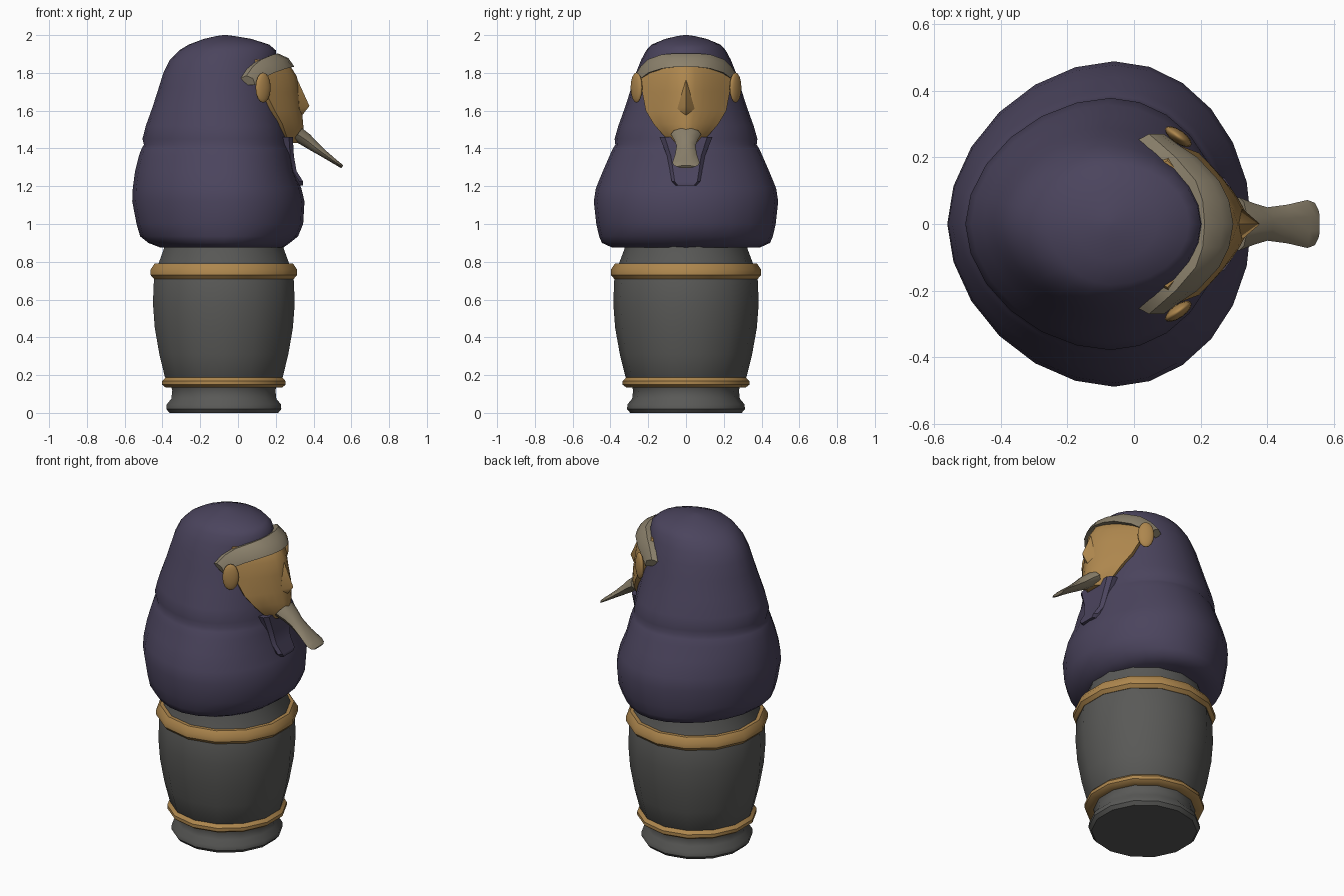
import bpy, bmesh, math
from mathutils import Vector


def material(name, rgb):
    m = bpy.data.materials.new(name)
    m.diffuse_color = (*rgb, 1)
    return m


STONE = material("dark_stone", (0.10, 0.10, 0.095))
GOLD = material("gold", (0.42, 0.24, 0.075))
CLOTH = material("purple_cloth", (0.07, 0.058, 0.11))
BEIGE = material("beige", (0.26, 0.22, 0.15))


def finish(name, bm, mat, angle=40):
    bmesh.ops.recalc_face_normals(bm, faces=bm.faces)
    me = bpy.data.meshes.new(name)
    bm.to_mesh(me)
    bm.free()
    me.materials.append(mat)
    ob = bpy.data.objects.new(name, me)
    bpy.context.collection.objects.link(ob)
    bpy.ops.object.select_all(action='DESELECT')
    ob.select_set(True)
    bpy.context.view_layer.objects.active = ob
    bpy.ops.object.shade_smooth_by_angle(angle=math.radians(angle))
    return ob


def loft(name, rings, mat, closed=False, angle=40):
    """Skin a list of equal-length point rings; cap the ends unless closed."""
    bm = bmesh.new()
    vs = [[bm.verts.new(p) for p in r] for r in rings]
    n = len(vs[0])
    pairs = list(zip(vs, vs[1:])) + ([(vs[-1], vs[0])] if closed else [])
    for a, b in pairs:
        for i in range(n):
            j = (i + 1) % n
            bm.faces.new((a[i], a[j], b[j], b[i]))
    if not closed:
        bm.faces.new(vs[0])
        bm.faces.new(vs[-1])
    return finish(name, bm, mat, angle)


CX = -0.075   # axis of the jar


def circle(r, z, n=14):
    return [(CX + r * math.sin(2 * math.pi * i / n),
             r * math.cos(2 * math.pi * i / n), z) for i in range(n)]


# Jar with foot
jar = [(0.295, 0), (0.312, 0.02), (0.31, 0.045), (0.285, 0.075), (0.28, 0.12), (0.29, 0.15),
       (0.32, 0.19), (0.35, 0.31), (0.375, 0.45), (0.385, 0.58), (0.38, 0.70), (0.355, 0.79),
       (0.325, 0.87), (0.32, 0.92)]
loft("jar_body", [circle(r, z) for r, z in jar], STONE)

# Gold bands around the jar
for name, r, z, h in (("upper_ring", 0.398, 0.75, 0.04), ("lower_ring", 0.335, 0.163, 0.028)):
    prof = [(r - 0.06, z - h), (r - 0.018, z - h), (r, z - h * 0.5),
            (r, z + h * 0.2), (r - 0.022, z + h), (r - 0.06, z + h)]
    loft(name, [circle(a, b) for a, b in prof], GOLD, closed=True)

# Hooded lid: z, back x, front x, half width, x of widest point
hood = [(0.875, -0.41, 0.24, 0.39, -0.07), (0.90, -0.475, 0.275, 0.445, -0.07),
        (0.935, -0.518, 0.318, 0.46, -0.07), (1.0, -0.537, 0.345, 0.475, -0.06),
        (1.12, -0.56, 0.352, 0.488, -0.06), (1.19, -0.557, 0.335, 0.477, -0.06),
        (1.28, -0.545, 0.30, 0.44, -0.06), (1.36, -0.525, 0.285, 0.405, -0.06),
        (1.40, -0.51, 0.275, 0.387, -0.07), (1.42, -0.498, 0.268, 0.374, -0.07),
        (1.45, -0.506, 0.265, 0.378, -0.07), (1.52, -0.488, 0.255, 0.358, -0.08),
        (1.62, -0.452, 0.235, 0.322, -0.09), (1.72, -0.42, 0.215, 0.29, -0.09),
        (1.80, -0.395, 0.20, 0.265, -0.09), (1.87, -0.36, 0.205, 0.237, -0.09),
        (1.92, -0.31, 0.20, 0.21, -0.08), (1.95, -0.26, 0.165, 0.182, -0.07),
        (1.98, -0.18, 0.07, 0.11, -0.07), (1.995, -0.115, -0.02, 0.045, -0.07),
        (2.0, -0.08, -0.06, 0.01, -0.07)]


def hood_ring(z, back, front, w, cx, n=24):
    ring = []
    for i in range(n):
        c, s = math.cos(2 * math.pi * i / n), math.sin(2 * math.pi * i / n)
        e = 1.0 if c > 0 else 1.08   # back is slightly pointed
        ring.append((cx + math.copysign(abs(c) ** e, c) * ((front - cx) if c > 0 else (cx - back)),
                     math.copysign(abs(s) ** e, s) * w, z))
    return ring


loft("hood", [hood_ring(*h) for h in hood], CLOTH, angle=50)

# Throat panel under the chin
panel = [(1.205, 0.345, 0.055), (1.225, 0.345, 0.075), (1.28, 0.31, 0.085), (1.36, 0.296, 0.10),
         (1.46, 0.29, 0.14)]
loft("throat_panel", [[(0.2, -w, z), (x - 0.02, -w, z), (x, -w * 0.8, z),
                       (x, w * 0.8, z), (x - 0.02, w, z), (0.2, w, z)]
                      for z, x, w in panel], CLOTH)

# Face: z, front x, side x, half width
face = [(1.43, 0.335, 0.275, 0.07), (1.47, 0.35, 0.255, 0.12), (1.53, 0.345, 0.235, 0.172),
        (1.60, 0.338, 0.195, 0.213), (1.70, 0.325, 0.145, 0.232), (1.78, 0.312, 0.12, 0.24),
        (1.84, 0.275, 0.11, 0.215), (1.87, 0.24, 0.10, 0.19)]


def face_ring(z, f, s, w):
    ts = [i / 5 for i in range(-5, 6)]
    ring = [(f - (f - s) * abs(t) ** 1.5, w * t, z) for t in ts]
    return ring + [(s - 0.06, w * 0.8, z), (s - 0.06, -w * 0.8, z)]


loft("face", [face_ring(*r) for r in face], GOLD)

# Nose
bm = bmesh.new()
top, tip, left, right, under, back = [bm.verts.new(p) for p in (
    (0.312, 0, 1.77), (0.378, 0, 1.625), (0.325, -0.046, 1.61),
    (0.325, 0.046, 1.61), (0.34, 0, 1.575), (0.29, 0, 1.64))]
for a, b in ((top, left), (left, under), (under, right), (right, top)):
    bm.faces.new((tip, a, b))
    bm.faces.new((back, b, a))
finish("nose", bm, GOLD, 60)

# Ears
for side, name in ((1, "left_ear"), (-1, "right_ear")):
    bpy.ops.mesh.primitive_uv_sphere_add(segments=14, ring_count=8, location=(0.133, side * 0.262, 1.722))
    ear = bpy.context.object
    ear.name = name
    ear.scale = (0.047, 0.02, 0.08)
    ear.rotation_euler = (0, 0, -side * math.radians(35))
    ear.data.materials.append(GOLD)
    bpy.ops.object.shade_smooth_by_angle(angle=math.radians(50))

# Headband: y, then x and z of the lower and upper edges
half = [(0, 0.298, 1.833, 0.212, 1.903), (0.07, 0.285, 1.83, 0.206, 1.902),
        (0.13, 0.255, 1.823, 0.185, 1.897), (0.20, 0.19, 1.80, 0.125, 1.872),
        (0.24, 0.13, 1.77, 0.08, 1.835), (0.27, 0.09, 1.735, 0.045, 1.785)]
band = [(-y, *r) for y, *r in half[:0:-1]] + half
loft("headband", [[(x1 - 0.05, y * 0.9, z1), (x1, y, z1),
                   ((x1 + x2) / 2 + 0.012, y, (z1 + z2) / 2 + 0.01),
                   (x2, y, z2), (x2 - 0.05, y * 0.9, z2 - 0.02)]
                  for y, x1, z1, x2, z2 in band], BEIGE)

# False beard: centre x, centre z, half width, half thickness
beard = [(0.315, 1.475, 0.08, 0.042), (0.36, 1.445, 0.062, 0.038), (0.40, 1.413, 0.05, 0.03),
         (0.46, 1.368, 0.058, 0.02), (0.52, 1.325, 0.072, 0.013), (0.542, 1.31, 0.064, 0.011),
         (0.552, 1.303, 0.045, 0.009)]
normal = Vector((0.6, 0, 0.8))
rings = []
for x, z, w, t in beard:
    rings.append([Vector((x, w * math.cos(k * math.pi / 5), z)) + normal * t * math.sin(k * math.pi / 5)
                  for k in range(10)])
loft("beard", rings, BEIGE)
